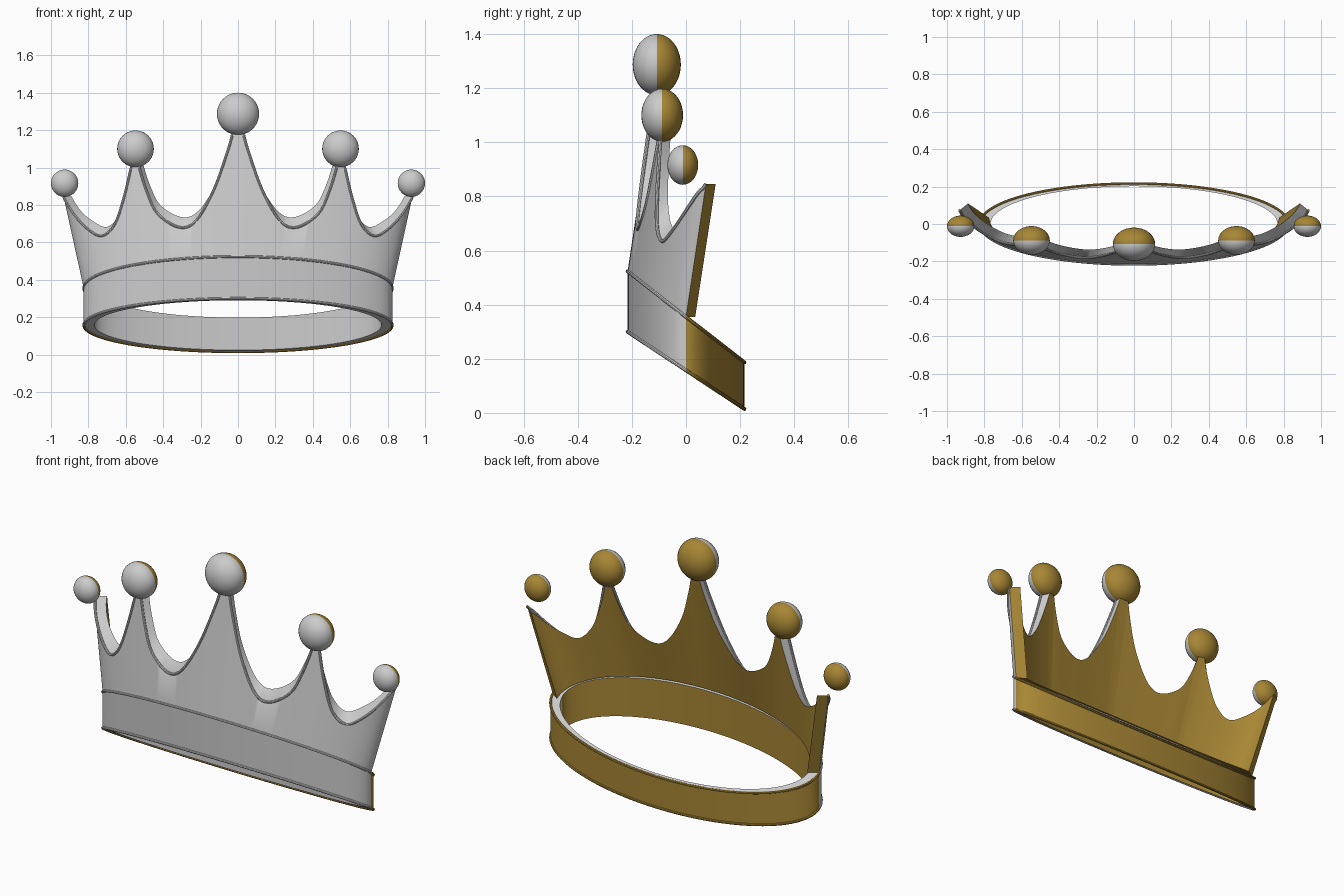
import bpy, bmesh, math
from mathutils import Vector

cube = bpy.data.objects.get("Cube")
if cube:
    bpy.data.objects.remove(cube, do_unlink=True)


def material(name, rgb):
    m = bpy.data.materials.new(name)
    m.use_nodes = True
    m.diffuse_color = (*rgb, 1)
    m.node_tree.nodes["Principled BSDF"].inputs["Base Color"].default_value = (*rgb, 1)
    return m


MATS = [material("silver", (0.6, 0.6, 0.6)), material("gold", (0.39, 0.24, 0.035))]
SILVER, GOLD = 0, 1


def finish(name, bm, angle=35):
    bmesh.ops.recalc_face_normals(bm, faces=bm.faces[:])
    me = bpy.data.meshes.new(name)
    bm.to_mesh(me)
    bm.free()
    ob = bpy.data.objects.new(name, me)
    bpy.context.collection.objects.link(ob)
    for m in MATS:
        me.materials.append(m)
    bpy.ops.object.select_all(action='DESELECT')
    ob.select_set(True)
    bpy.context.view_layer.objects.active = ob
    bpy.ops.object.shade_smooth_by_angle(angle=math.radians(angle))
    return ob


def loft(name, sections, closed, rule):
    """Skin closed cross-sections; rule(section, edge) picks the colour."""
    bm = bmesh.new()
    rings = [[bm.verts.new(p) for p in s] for s in sections]
    n, k = len(rings), len(rings[0])
    for i in range(n if closed else n - 1):
        a, b = rings[i], rings[(i + 1) % n]
        for j in range(k):
            f = bm.faces.new((a[j], b[j], b[(j + 1) % k], a[(j + 1) % k]))
            f.material_index = rule(i, j)
    if not closed:
        for r in (rings[0], rings[-1]):
            bm.faces.new(r).material_index = GOLD
    return finish(name, bm)


def bead(name, path, closed, rule, r=0.007, sides=8):
    """Thin round trim along a path."""
    n, secs = len(path), []
    for i, p in enumerate(path):
        a = path[(i - 1) % n] if closed or i > 0 else p
        b = path[(i + 1) % n] if closed or i < n - 1 else p
        t = (b - a).normalized()
        u = t.cross(Vector((0, 1, 0))).normalized()
        v = t.cross(u)
        secs.append([p + r * (math.cos(w) * u + math.sin(w) * v)
                     for w in (math.tau * s / sides for s in range(sides))])
    return loft(name, secs, closed, rule)


# Tilted elliptical band
RX, RY = 0.825, 0.216
N = 128


def top_z(y):
    return 0.355 - 0.78 * y


def bottom_z(y):
    return 0.157 - 0.66 * y


def ellipse(rx, ry, height):
    pts = []
    for i in range(N):
        a = math.tau * i / N
        y = -ry * math.cos(a)
        pts.append(Vector((rx * math.sin(a), y, height(y))))
    return pts


def is_front(i):
    return math.cos(math.tau * (i + 0.5) / N) > 0


def band_rule(i, edge):
    if edge == 0:
        return SILVER if is_front(i) else GOLD
    if edge == 2:
        return GOLD if is_front(i) else SILVER
    return SILVER


outer_low, outer_top = ellipse(RX, RY, bottom_z), ellipse(RX, RY, top_z)
inner_low, inner_top = ellipse(0.767, 0.202, bottom_z), ellipse(0.767, 0.202, top_z)
loft("band", list(zip(outer_low, outer_top, inner_top, inner_low)), True, band_rule)
for nm, path in (("band_lower_trim", outer_low), ("band_upper_trim", outer_top)):
    bead(nm, path, True, lambda i, j: SILVER if is_front(i) else GOLD)

# Scalloped top edge, right half, one arc per dip
ARCS = [
    [(0.03, 1.18), (0.055, 1.09), (0.13, 0.88), (0.225, 0.715), (0.315, 0.68),
     (0.43, 0.755), (0.49, 0.88), (0.53, 1.01)],
    [(0.57, 1.01), (0.61, 0.84), (0.66, 0.695), (0.727, 0.635), (0.80, 0.67),
     (0.877, 0.75), (0.936, 0.845)],
]


def smooth(pts, steps=5):
    """Catmull-Rom through the points."""
    q = [Vector(p) for p in [pts[0]] + pts + [pts[-1]]]
    out = []
    for a, b, c, d in zip(q, q[1:], q[2:], q[3:]):
        for s in range(steps):
            t = s / steps
            out.append(0.5 * (2 * b + (c - a) * t + (2 * a - 5 * b + 4 * c - d) * t * t
                              + (3 * b - a - 3 * c + d) * t ** 3))
    return out + [q[-1]]


half = [p for arc in ARCS for p in smooth(arc)]
profile = [Vector((-p.x, p.y)) for p in reversed(half)] + half


def wall_point(s, c, h):
    """Point on the flaring wall, h above the band."""
    y = -RY * c
    return Vector((s * (RX + 0.22 * h), y + 0.15 * h, top_z(y) + h))


sections = []
for x, z in profile:
    c = 0.5
    for _ in range(40):
        h = z - top_z(-RY * c)
        s = max(-1, min(1, x / (RX + 0.22 * h)))
        c = 0.5 * c + 0.5 * math.sqrt(1 - s * s)
    h = z - top_z(-RY * c)
    rise = 0.055 * max(0, min(1, 1 - (z - 0.68) / 0.3)) * (1 - abs(s) ** 12)
    end = 0.018 * abs(s) ** 8
    sections.append([
        wall_point(s, c, 0), wall_point(s, c, h),
        wall_point(s, c, h + rise) + Vector((-0.045 * s, 0.036, 0)),
        wall_point(s, c, 0) + Vector((-0.05 * s, 0.016 + end, 0))])
loft("scalloped_wall", sections, False, lambda i, j: SILVER if j < 2 else GOLD)
bead("scallop_trim", [q[1] for q in sections], False, lambda i, j: SILVER)


# Balls on the points, silver in front and gold behind
def ball(name, loc, r, ry):
    bm = bmesh.new()
    bmesh.ops.create_uvsphere(bm, u_segments=32, v_segments=20, radius=1)
    for f in bm.faces:
        f.material_index = SILVER if f.calc_center_median().y < 0 else GOLD
    for v in bm.verts:
        v.co = Vector((v.co.x * r, v.co.y * ry, v.co.z * r)) + Vector(loc)
    finish(name, bm, 60)


ball("center_ball", (0, -0.108, 1.287), 0.113, 0.089)
for side, sx in (("left", 1), ("right", -1)):
    ball(side + "_middle_ball", (sx * 0.548, -0.088, 1.10), 0.098, 0.077)
    ball(side + "_end_ball", (sx * 0.927, -0.012, 0.916), 0.073, 0.057)
